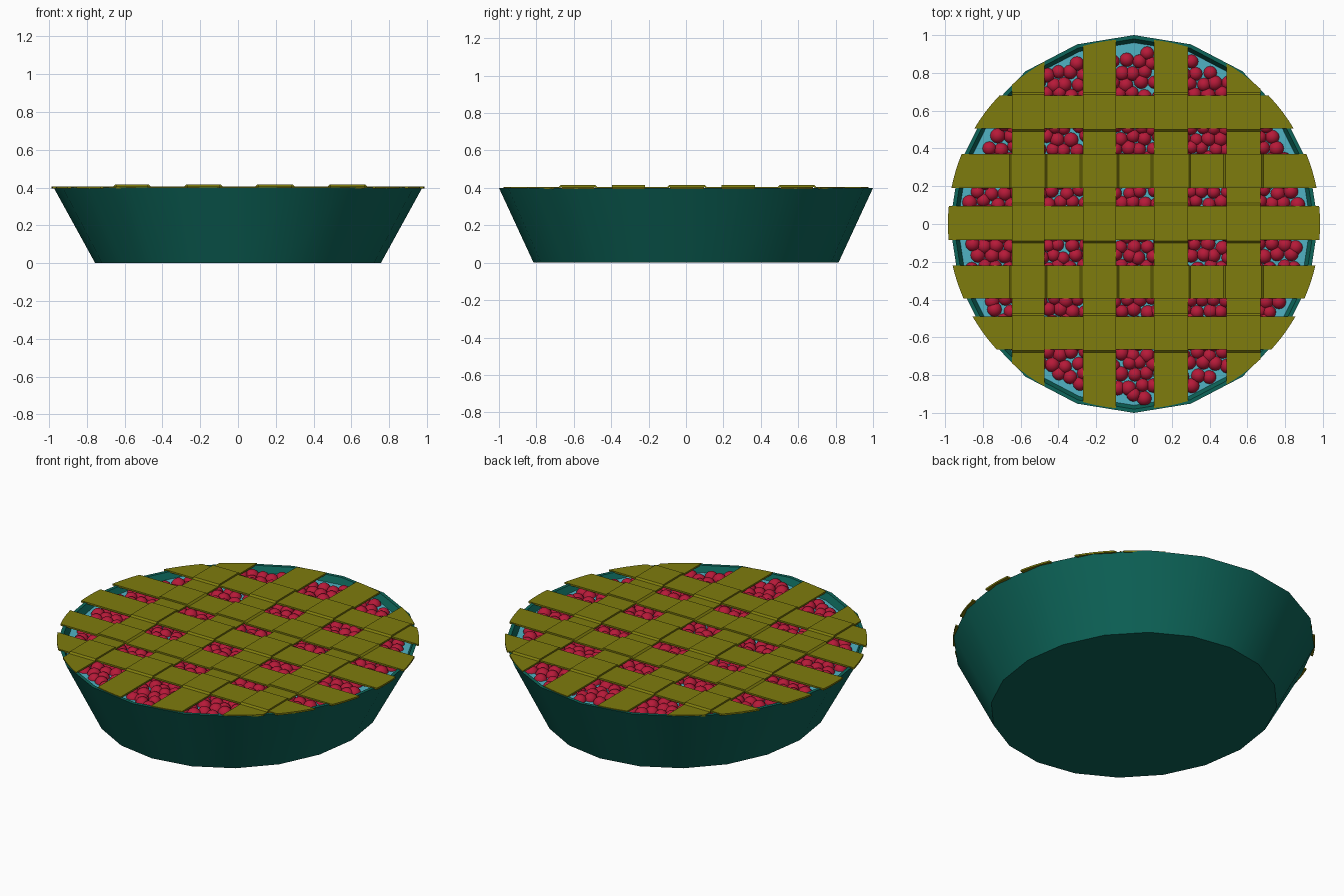
import bpy, bmesh, math, random

if "Cube" in bpy.data.objects:
    bpy.data.objects.remove(bpy.data.objects["Cube"])

random.seed(4)
SIDES = 20
ROWS = [(-0.665, -0.49), (-0.395, -0.22), (-0.085, 0.095), (0.19, 0.37), (0.505, 0.68)]
COLS = [(-0.645, -0.475), (-0.27, -0.095), (0.105, 0.285), (0.49, 0.67)]


def material(name, rgb):
    m = bpy.data.materials.new(name)
    m.diffuse_color = (*rgb, 1)
    m.use_nodes = True
    m.node_tree.nodes["Principled BSDF"].inputs["Base Color"].default_value = m.diffuse_color
    return m


TEAL = material("dish_teal", (0.004, 0.13, 0.10))
OLIVE = material("crust_olive", (0.21, 0.20, 0.004))
RED = material("berry_red", (0.47, 0.01, 0.04))
CYAN = material("filling_blue", (0.08, 0.45, 0.55))


def add_object(me, name, mat):
    ob = bpy.data.objects.new(name, me)
    bpy.context.collection.objects.link(ob)
    me.materials.append(mat)
    return ob


def finish(bm, name, mat):
    me = bpy.data.meshes.new(name)
    bm.to_mesh(me)
    bm.free()
    return add_object(me, name, mat)


def ring(bm, rx, ry, z):
    angles = [2 * math.pi * i / SIDES for i in range(SIDES)]
    return [bm.verts.new((rx * math.cos(a), ry * math.sin(a), z)) for a in angles]


# Dish: tapered outer wall, thin rim, inner wall and floor
bm = bmesh.new()
rings = [ring(bm, *p) for p in [(0.755, 0.815, 0), (0.975, 1.0, 0.4),
                                (0.955, 0.98, 0.4), (0.735, 0.795, 0.02)]]
for a, b in zip(rings, rings[1:]):
    for i in range(SIDES):
        j = (i + 1) % SIDES
        bm.faces.new((a[i], a[j], b[j], b[i]))
bm.faces.new(rings[0][::-1])
bm.faces.new(rings[-1])
dish = finish(bm, "dish", TEAL)
bpy.context.view_layer.objects.active = dish
dish.select_set(True)
bpy.ops.object.shade_smooth_by_angle(angle=math.radians(30))
dish.select_set(False)

# Filling surface under the berries
bm = bmesh.new()
bm.faces.new(ring(bm, 0.935, 0.96, 0.365))
finish(bm, "filling", CYAN)

# Berries: one sphere template repeated in jittered, staggered rows
bm = bmesh.new()
bmesh.ops.create_uvsphere(bm, u_segments=12, v_segments=8, radius=1)
bm.verts.index_update()
ball = [v.co.copy() for v in bm.verts]
ball_faces = [[v.index for v in f.verts] for f in bm.faces]
bm.free()
verts, faces = [], []
step = 0.066
for r in range(-17, 18):
    for c in range(-15, 16):
        x = (c + 0.5 * (r % 2)) * step + random.uniform(-0.013, 0.013)
        y = r * step * 0.866 + random.uniform(-0.013, 0.013)
        if math.hypot(x / 0.89, y / 0.925) > 1:
            continue
        rad = random.uniform(0.036, 0.042)
        z = 0.401 - rad - random.uniform(0, 0.008)
        base = len(verts)
        verts += [(x + rad * p.x, y + rad * p.y, z + rad * p.z) for p in ball]
        faces += [[base + i for i in f] for f in ball_faces]
me = bpy.data.meshes.new("berries")
me.from_pydata(verts, [], faces)
me.shade_smooth()
add_object(me, "berries", RED)


def strip(name, span, bumps, along_x, radius):
    """Flat crust band with rounded ends that rises over each span in bumps."""
    low, high, n = 0.405, 0.415, 4
    inner = []
    for a, b in bumps:
        inner += [(a - 0.015, low), (a - 0.005, high), (b + 0.005, high), (b + 0.015, low)]
    bm = bmesh.new()
    lines = []
    for k in range(n + 1):
        s = span[0] + (span[1] - span[0]) * k / n
        end = math.sqrt(radius ** 2 - s * s)
        pts = [(-end, low)] + inner + [(end, low)]
        lines.append([bm.verts.new((t, s, z) if along_x else (s, t, z)) for t, z in pts])
    for p, q in zip(lines, lines[1:]):
        for i in range(len(p) - 1):
            f = bm.faces.new((p[i], p[i + 1], q[i + 1], q[i]))
            f.normal_update()
            if f.normal.z < 0:
                f.normal_flip()
    ob = finish(bm, name, OLIVE)
    mod = ob.modifiers.new("thickness", "SOLIDIFY")
    mod.thickness = 0.01
    mod.offset = -1


# Lattice: columns rise over rows 1, 3, 5; rows 2 and 4 rise over the columns
for i, span in enumerate(ROWS):
    strip(f"crust_row_{i + 1}", span, COLS if i % 2 else [], True, 0.985)
for i, span in enumerate(COLS):
    strip(f"crust_column_{i + 1}", span, ROWS[::2], False, 0.98)
